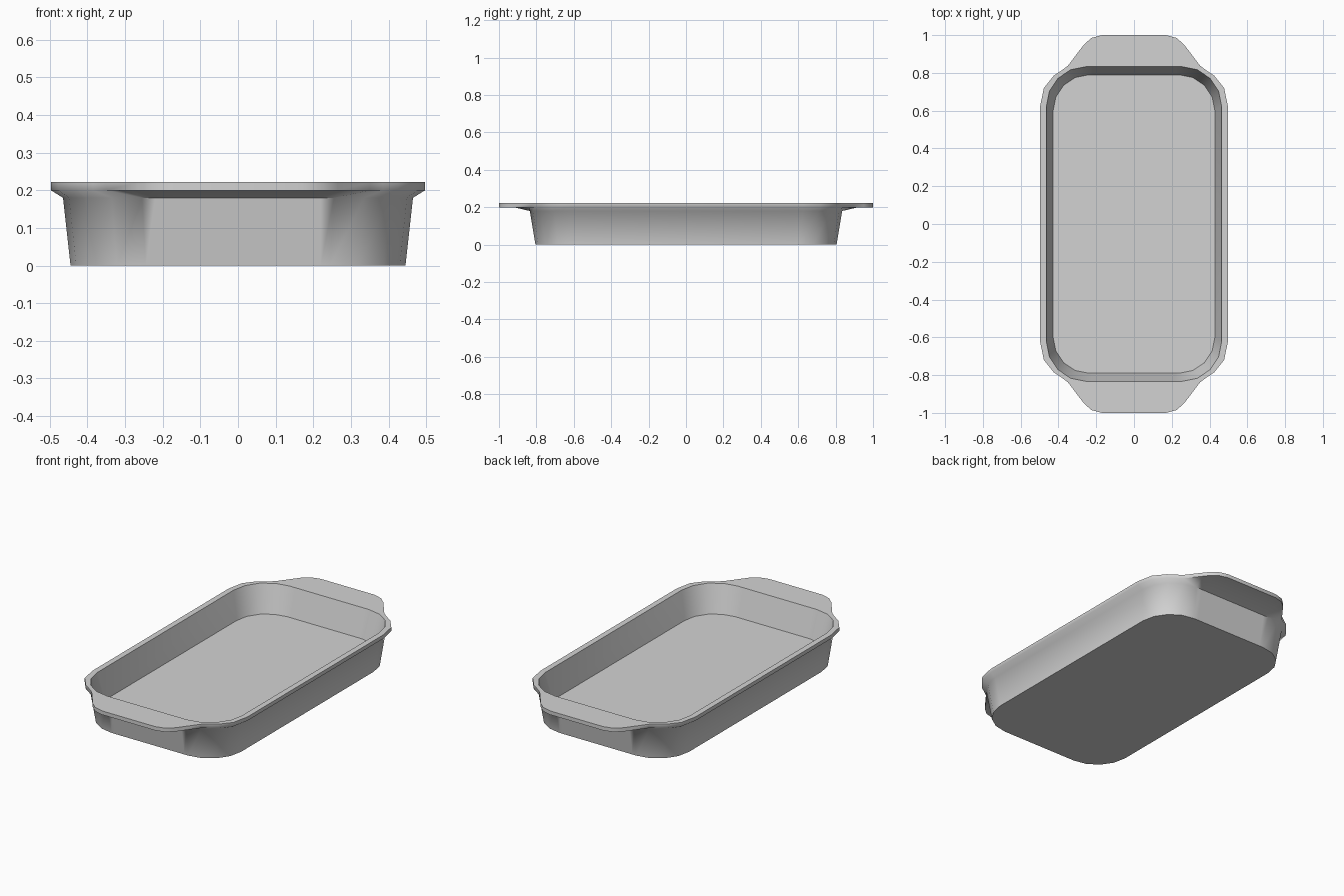
import bpy, bmesh, math

cube = bpy.data.objects.get("Cube")
if cube:
    bpy.data.objects.remove(cube)

grey = bpy.data.materials.new("plain_grey")
grey.use_nodes = True
colour = (0.65, 0.65, 0.65, 1)
grey.diffuse_color = colour
grey.node_tree.nodes["Principled BSDF"].inputs["Base Color"].default_value = colour


def mirrored(quarter):
    """Repeat a quarter outline around both axes, counter-clockwise."""
    half = quarter + [(-x, y) for x, y in reversed(quarter)]
    return half + [(-x, -y) for x, y in half]


def rounded(hx, hy, r):
    """Rounded rectangle with extra points along the ends to meet the handles."""
    arc = [(hx - r + r * math.cos(math.radians(a)), hy - r + r * math.sin(math.radians(a)))
           for a in (0, 22.5, 45, 67.5, 90)]
    return mirrored(arc + [(x, hy) for x in (0.22, 0.19, 0.16)])


# Outer lip with a flared handle at each end; the flare below it stops short of the handle tip
corner = [(0.497, 0.624), (0.477, 0.72), (0.425, 0.785), (0.385, 0.812), (0.35, 0.838)]
flare = mirrored(corner + [(0.28, 0.91), (0.23, 0.92), (0.17, 0.92)])
lip = mirrored(corner + [(0.265, 0.95), (0.225, 0.985), (0.17, 1.0)])

# Rings from the underside, up the outside, over the rim and down to the floor
sections = [
    (rounded(0.445, 0.805, 0.2), 0.0),
    (rounded(0.465, 0.835, 0.21), 0.18),
    (flare, 0.20),
    (lip, 0.20),
    (lip, 0.222),
    (rounded(0.464, 0.833, 0.21), 0.222),
    (rounded(0.428, 0.79, 0.19), 0.065),
]

bm = bmesh.new()
rings = [[bm.verts.new((x, y, z)) for x, y in outline] for outline, z in sections]
for low, high in zip(rings, rings[1:]):
    n = len(low)
    for i in range(n):
        j = (i + 1) % n
        bm.faces.new((low[i], low[j], high[j], high[i]))
bm.faces.new(list(reversed(rings[0])))
bm.faces.new(rings[-1])
bmesh.ops.remove_doubles(bm, verts=bm.verts, dist=0.0005)
bmesh.ops.recalc_face_normals(bm, faces=bm.faces)

mesh = bpy.data.meshes.new("baking_dish")
bm.to_mesh(mesh)
bm.free()
mesh.materials.append(grey)
dish = bpy.data.objects.new("baking_dish", mesh)
bpy.context.collection.objects.link(dish)
bpy.context.view_layer.objects.active = dish
dish.select_set(True)
bpy.ops.object.shade_smooth_by_angle(angle=math.radians(60))
